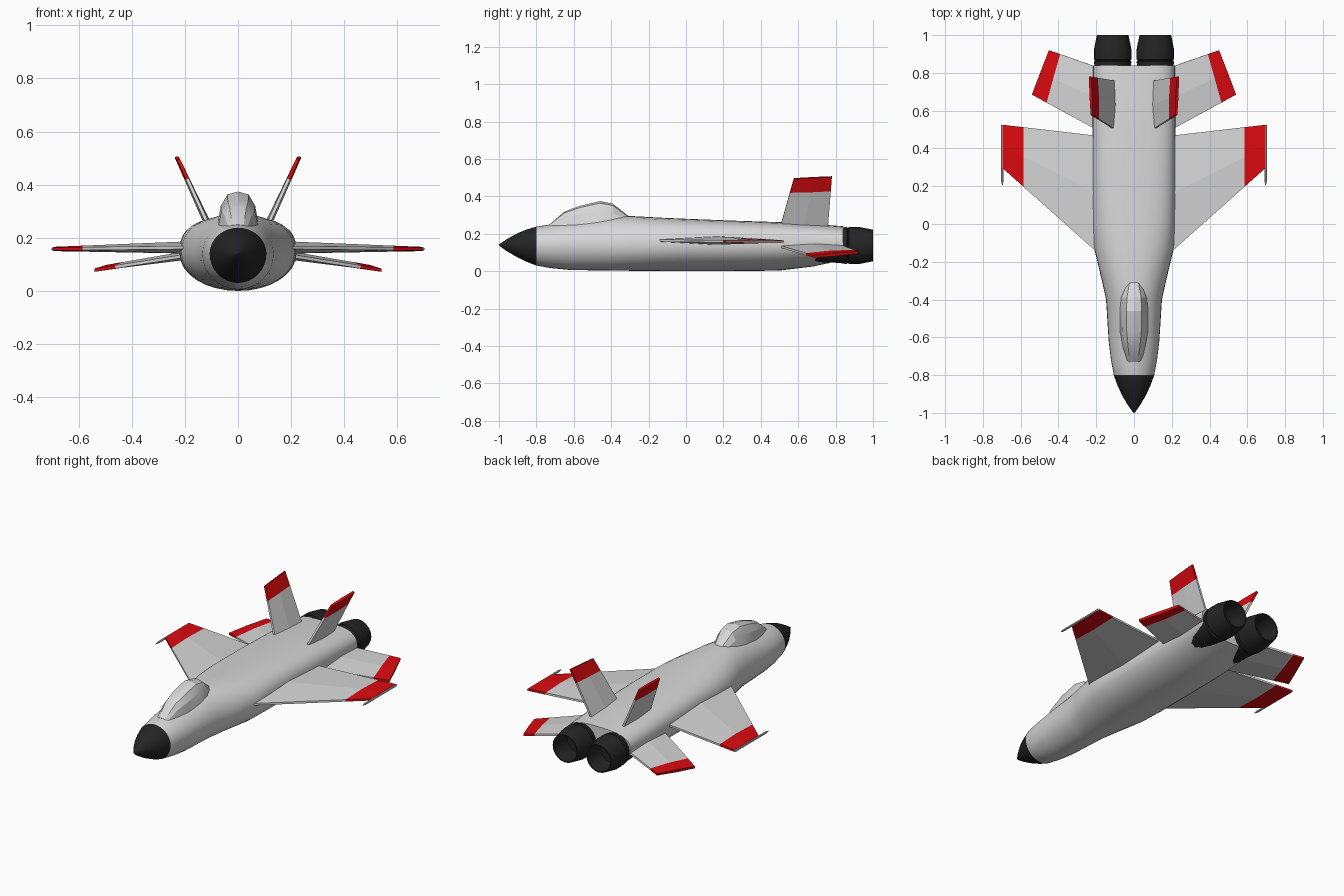
import bpy, bmesh, math
from mathutils import Vector

if "Cube" in bpy.data.objects:
    bpy.data.objects.remove(bpy.data.objects["Cube"])


def material(name, rgb):
    m = bpy.data.materials.new(name)
    m.diffuse_color = (*rgb, 1)
    m.use_nodes = True
    m.node_tree.nodes["Principled BSDF"].inputs["Base Color"].default_value = m.diffuse_color
    return m


GREY = material("light grey", (0.68, 0.68, 0.68))
BLACK = material("soot black", (0.018, 0.018, 0.018))
RED = material("signal red", (0.72, 0.003, 0.005))


def loft(name, rings, mats, rule=lambda i: 0, mirror=False, smooth=None):
    """Skin a list of closed rings; rule(i) gives the material of strip i."""
    bm = bmesh.new()
    vs = [[bm.verts.new(p) for p in ring] for ring in rings]
    n = len(vs[0])
    for i in range(len(vs) - 1):
        for k in range(n):
            j = (k + 1) % n
            f = bm.faces.new((vs[i][k], vs[i][j], vs[i + 1][j], vs[i + 1][k]))
            f.material_index = rule(i)
    bm.faces.new(vs[0]).material_index = rule(0)
    bm.faces.new(vs[-1]).material_index = rule(len(vs) - 2)
    bmesh.ops.recalc_face_normals(bm, faces=bm.faces)
    me = bpy.data.meshes.new(name)
    bm.to_mesh(me)
    bm.free()
    for m in mats:
        me.materials.append(m)
    ob = bpy.data.objects.new(name, me)
    bpy.context.collection.objects.link(ob)
    if mirror:
        ob.modifiers.new("mirror", 'MIRROR').use_mirror_merge = False
    if smooth:
        bpy.ops.object.select_all(action='DESELECT')
        ob.select_set(True)
        bpy.context.view_layer.objects.active = ob
        bpy.ops.object.shade_smooth_by_angle(angle=math.radians(smooth))
    return ob


def body_ring(y, w, zb, zt, n, zc=0.14, sides=32):
    """Round belly, squarer back: superellipse with power n on top."""
    ring = []
    for k in range(sides):
        a = 2 * math.pi * k / sides
        c, s = math.cos(a), math.sin(a)
        p = 2 / n if s > 0 else 1
        h = zt - zc if s > 0 else zc - zb
        ring.append((w * math.copysign(abs(c) ** p, c), y,
                     zc + h * math.copysign(abs(s) ** p, s)))
    return ring


def turned(name, profile, x, z, mat, sides):
    """Part turned around an axis along y; profile is (y, radius)."""
    rings = [[(x + r * math.cos(2 * math.pi * k / sides), y,
               z + r * math.sin(2 * math.pi * k / sides)) for k in range(sides)]
             for y, r in profile]
    return loft(name, rings, [mat], mirror=True, smooth=30)


def surface(name, root, tip, normal, t_red, half_root, half_tip, edge):
    """Wing-like panel with a red tip, mirrored to the other side."""
    nv = Vector(normal).normalized()
    rings = []
    for t in (0, t_red, 1):
        le = Vector(root[0]).lerp(Vector(tip[0]), t)
        te = Vector(root[1]).lerp(Vector(tip[1]), t)
        mid = le.lerp(te, 0.5)
        h = half_root + (half_tip - half_root) * t
        rings.append([le + nv * edge, mid + nv * h, te + nv * edge,
                      te - nv * edge, mid - nv * h, le - nv * edge])
    loft(name, rings, [GREY, RED], lambda i: i, mirror=True)


# Fuselage with black nose cone: y, half width, bottom, top, upper power
stations = [
    (-1.0, 0.003, 0.137, 0.143, 2), (-0.96, 0.032, 0.108, 0.17, 2),
    (-0.9, 0.067, 0.073, 0.203, 2), (-0.85, 0.089, 0.049, 0.223, 2),
    (-0.8, 0.107, 0.03, 0.238, 2), (-0.72, 0.122, 0.016, 0.25, 2),
    (-0.62, 0.134, 0.006, 0.262, 2), (-0.4, 0.148, 0.003, 0.292, 2),
    (-0.3, 0.17, 0.002, 0.295, 2.1), (-0.12, 0.213, 0, 0.285, 2.4),
    (0.0, 0.218, 0, 0.28, 2.7), (0.25, 0.22, 0, 0.27, 3),
    (0.5, 0.22, 0.003, 0.262, 3), (0.68, 0.219, 0.025, 0.252, 3),
    (0.84, 0.216, 0.06, 0.24, 3)]
loft("fuselage", [body_ring(*s) for s in stations], [GREY, BLACK],
     lambda i: 1 if i < 4 else 0, smooth=30)

# Faceted cockpit canopy: y, half width, top
half = [(1, 0), (0.78, 0.65), (0.48, 0.93)]
outline = half + [(0, 1)] + [(-x, z) for x, z in reversed(half)]
canopy = [(-0.73, 0.045, 0.25), (-0.65, 0.065, 0.318), (-0.57, 0.08, 0.348),
          (-0.46, 0.083, 0.374), (-0.39, 0.078, 0.36), (-0.31, 0.05, 0.296)]
loft("canopy", [[(w * u, y, 0.22 + (zt - 0.22) * v) for u, v in outline]
                for y, w, zt in canopy], [GREY], smooth=20)

# Twin engine nozzles, hollow at the back
turned("engine_nozzle",
       [(0.64, 0.086), (0.82, 0.093), (0.838, 0.096), (0.86, 0.1),
        (0.865, 0.092), (0.872, 0.1), (0.92, 0.1), (1.0, 0.084),
        (1.0, 0.077), (0.88, 0.07), (0.88, 0.02)], 0.113, 0.137, BLACK, 20)

# Main wings
surface("wing", [(0.15, -0.19, 0.164), (0.15, 0.462, 0.164)],
        [(0.695, 0.295, 0.158), (0.695, 0.525, 0.158)],
        (0, 0, 1), 0.8, 0.024, 0.008, 0.006)

# Wing tip rails
turned("wing_tip_rail", [(0.205, 0.002), (0.225, 0.006), (0.525, 0.006)],
       0.697, 0.158, GREY, 8)

# Drooping tailplanes
surface("tailplane", [(0.15, 0.473, 0.14), (0.15, 0.815, 0.14)],
        [(0.54, 0.685, 0.078), (0.45, 0.92, 0.1)],
        (0.13, 0, 1), 0.8, 0.017, 0.009, 0.006)

# Canted tail fins
surface("tail_fin", [(0.09, 0.493, 0.2), (0.09, 0.756, 0.2)],
        [(0.224, 0.577, 0.495), (0.233, 0.78, 0.505)],
        (0.91, 0, -0.41), 0.75, 0.014, 0.008, 0.006)
